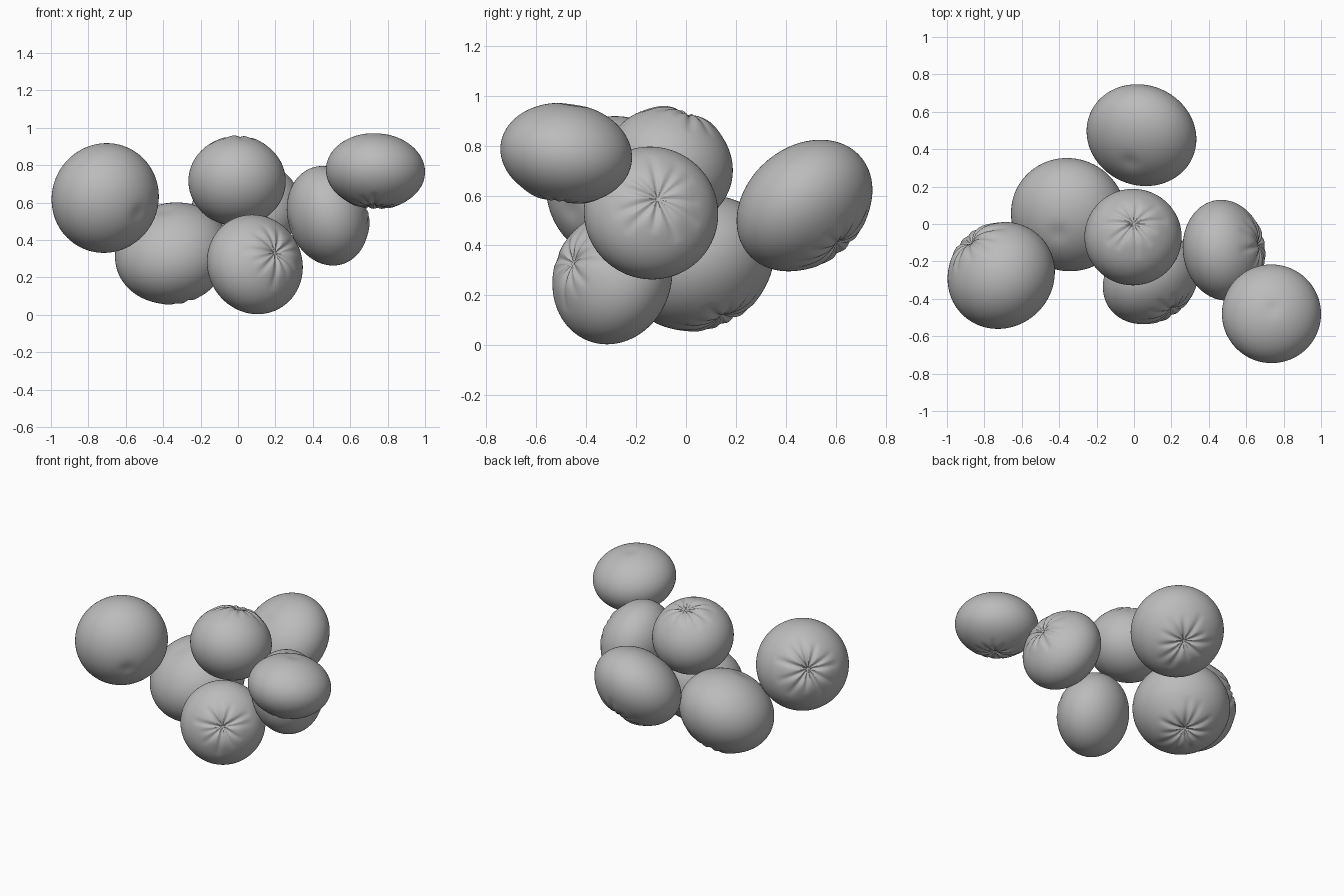
import bpy
import math
import random
from mathutils import Vector

cube = bpy.data.objects.get("Cube")
if cube:
    bpy.data.objects.remove(cube, do_unlink=True)

# One plain grey for every fruit
grey = bpy.data.materials.new("plain grey")
grey.use_nodes = True
colour = (0.5, 0.5, 0.5, 1)
grey.diffuse_color = colour
grey.node_tree.nodes["Principled BSDF"].inputs["Base Color"].default_value = colour


def pole_shape(angle, turn, folds):
    """Radius factor: puckered folds round the top pole, soft dimple at the bottom."""
    crease = 0
    for direction, length, depth in folds:
        off = abs((turn - direction + math.pi) % math.tau - math.pi)
        across = off * math.sin(angle) / (0.035 + 0.06 * angle)
        along = max(0, 1 - (angle / length) ** 2)
        crease = max(crease, depth * along * math.exp(-across ** 2))
    swell = 0.02 * math.exp(-((angle - 0.4) / 0.2) ** 2)
    pucker = 0.05 * math.exp(-(angle / 0.16) ** 2)
    dimple = 0.035 * math.exp(-((math.pi - angle) / 0.17) ** 2)
    return 1 + swell - pucker - crease - dimple


def make_fruit(name, centre, axis, radius, half_height, seed):
    rng = random.Random(seed)
    count = 11
    folds = [((i + rng.uniform(-0.2, 0.2)) * math.tau / count,
              rng.uniform(0.55, 0.85), rng.uniform(0.035, 0.065))
             for i in range(count)]
    bpy.ops.mesh.primitive_uv_sphere_add(segments=144, ring_count=72, radius=1)
    fruit = bpy.context.object
    fruit.name = name
    for vert in fruit.data.vertices:
        point = vert.co
        angle = math.acos(max(-1, min(1, point.z)))
        turn = math.atan2(point.y, point.x)
        factor = pole_shape(angle, turn, folds)
        vert.co = Vector((point.x * radius, point.y * radius,
                          point.z * half_height)) * factor
    fruit.location = centre
    fruit.rotation_mode = 'QUATERNION'
    fruit.rotation_quaternion = Vector(axis).to_track_quat('Z', 'Y')
    fruit.data.materials.append(grey)
    bpy.ops.object.shade_smooth()


# Name, centre, direction of puckered pole, radius, half height
fruits = [
    ("fruit_far_right", (-0.71, -0.275, 0.625), (-0.17, 0.18, 0.08), 0.295, 0.275),
    ("fruit_low_right", (-0.35, 0.05, 0.33), (0.05, 0.09, -0.20), 0.31, 0.26),
    ("fruit_low_front", (0.09, -0.295, 0.27), (0.11, -0.16, 0.06), 0.27, 0.22),
    ("fruit_middle_left", (0.48, -0.14, 0.53), (0.20, 0.03, 0.06), 0.27, 0.213),
    ("fruit_far_left", (0.735, -0.48, 0.77), (-0.01, -0.03, -0.20), 0.265, 0.20),
    ("fruit_top", (-0.005, -0.07, 0.715), (0.005, 0.07, 0.20), 0.26, 0.237),
    ("fruit_back", (0.04, 0.475, 0.56), (0.06, 0.14, -0.16), 0.298, 0.228),
]
for seed, (name, centre, axis, radius, half_height) in enumerate(fruits):
    make_fruit(name, centre, axis, radius, half_height, seed)
